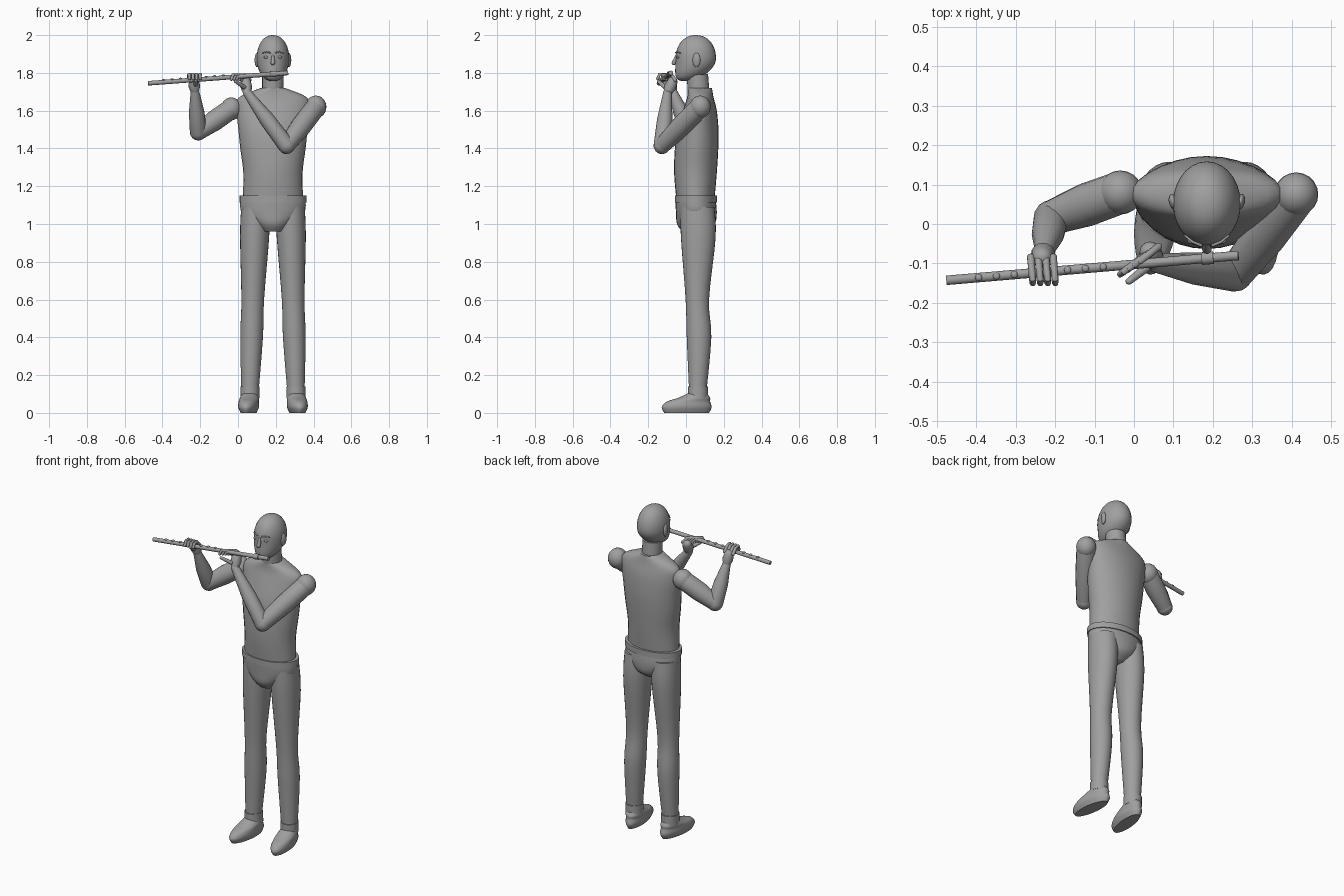
import bpy, bmesh, math
from mathutils import Vector, Matrix

if "Cube" in bpy.data.objects:
    bpy.data.objects.remove(bpy.data.objects["Cube"], do_unlink=True)

colour = (.35, .35, .35, 1)
grey = bpy.data.materials.new("plain grey")
grey.use_nodes = True
grey.diffuse_color = colour
grey.node_tree.nodes["Principled BSDF"].inputs["Base Color"].default_value = colour

MIDDLE = .185  # centre line of the body
UP = Vector((0, 0, 1))


def finish(name, bm):
    bmesh.ops.recalc_face_normals(bm, faces=bm.faces)
    mesh = bpy.data.meshes.new(name)
    bm.to_mesh(mesh)
    bm.free()
    mesh.materials.append(grey)
    part = bpy.data.objects.new(name, mesh)
    bpy.context.scene.collection.objects.link(part)
    bpy.ops.object.select_all(action='DESELECT')
    part.select_set(True)
    bpy.context.view_layer.objects.active = part
    bpy.ops.object.shade_smooth_by_angle(angle=math.radians(45))
    return part


def skin(name, rings, sides):
    """Skin rings given as (centre, u axis, v axis), with flat end caps."""
    bm = bmesh.new()
    angles = [math.tau * i / sides for i in range(sides)]
    loops = [[bm.verts.new(centre + u * math.cos(a) + v * math.sin(a)) for a in angles]
             for centre, u, v in rings]
    for lower, upper in zip(loops, loops[1:]):
        for i in range(sides):
            bm.faces.new((lower[i - 1], lower[i], upper[i], upper[i - 1]))
    bm.faces.new(loops[0])
    bm.faces.new(loops[-1])
    return finish(name, bm)


def smooth(rows, steps=4):
    """Pass a smooth curve through a few profile rows."""
    rows = [Vector(row) for row in rows]
    result = []
    for i in range(len(rows) - 1):
        before, start, end = rows[max(i - 1, 0)], rows[i], rows[i + 1]
        after = rows[min(i + 2, len(rows) - 1)]
        for step in range(steps):
            t = step / steps
            bend = before * 2 - start * 5 + end * 4 - after
            twist = (start - end) * 3 + after - before
            result.append(start + (end - before + (bend + twist * t) * t) * t / 2)
    return result + rows[-1:]


def column(name, x, rows, lean=0, sides=28):
    """Upright form from rows of (height, y, half width, half depth)."""
    return skin(name, [(Vector((x + lean * z, y, z)), Vector((width, 0, 0)), Vector((0, depth, 0)))
                       for z, y, width, depth in rows], sides)


def limb(name, points, radii, sides=16, rounded=True):
    """Tapered tube through points, with domed or flat ends."""
    rings = []
    last = len(points) - 1
    angles = [math.pi / 2 * i / 5 for i in range(5)]
    for i, (point, radius) in enumerate(zip(points, radii)):
        along = (points[min(i + 1, last)] - points[max(i - 1, 0)]).normalized()
        u = along.orthogonal().normalized() if i == 0 else (u - along * u.dot(along)).normalized()
        v = along.cross(u)
        bends = [0]
        if rounded and i == 0:
            bends = [-a for a in reversed(angles)]
        elif rounded and i == last:
            bends = angles
        for a in bends:
            size = radius * math.cos(a)
            rings.append((point + along * radius * math.sin(a), u * size, v * size))
    return skin(name, rings, sides)


def bone(name, start, end, radii):
    limb(name, [start, start.lerp(end, .5), end], radii)


def ball(name, centre, size, turn=0):
    bm = bmesh.new()
    matrix = (Matrix.Translation(centre) @ Matrix.Rotation(turn, 4, 'Z')
              @ Matrix.Diagonal((*size, 1)))
    bmesh.ops.create_uvsphere(bm, u_segments=20, v_segments=12, radius=1, matrix=matrix)
    return finish(name, bm)


# Torso, belt and pelvis
column("torso", MIDDLE, smooth([
    (1.12, .05, .16, .1), (1.27, .05, .157, .113), (1.4, .056, .173, .115), (1.5, .062, .183, .11),
    (1.6, .073, .192, .09), (1.67, .076, .18, .07), (1.72, .073, .064, .064)]))
column("belt", MIDDLE, [(z, .053, .178, .112) for z in (1.115, 1.15)])
column("pelvis", MIDDLE, smooth([
    (1.13, .05, .173, .107), (1.06, .055, .167, .108), (1, .052, .105, .1), (.96, .04, .06, .06)]))

# Legs and shoes, mirrored about the body centre line
leg_rows = smooth([(.1, .062, .045, .045), (.4, .069, .06, .065), (.6, .06, .06, .062),
                   (.93, .065, .077, .092), (1.09, .06, .076, .09)])
shoe_rows = smooth([(0, -.06, .04, .12), (.03, -.06, .053, .133), (.06, -.05, .052, .115),
                    (.08, -.02, .05, .085), (.107, 0, .038, .046)])
for side, label in ((-1, "right"), (1, "left")):
    column(label + "_leg", MIDDLE + side * .125, leg_rows, lean=-side * .03)
    ankle = Vector((MIDDLE + side * .122, .063, 0))
    column(label + "_ankle_cuff", ankle.x, [(z, ankle.y, .05, .053) for z in (.08, .14)])
    shoe = column(label + "_shoe", 0, shoe_rows)
    shoe.location = ankle
    shoe.rotation_euler.z = side * math.radians(7)

# Neck, and an egg-shaped head whose jaw moves forward as it narrows
limb("neck", [Vector((MIDDLE, .07, 1.66)), Vector((MIDDLE, .06, 1.79))], (.057, .057), 24, False)
head_rows = []
for i in range(25):
    angle = math.pi * (i / 24 - .5) * .99
    height, girth = math.sin(angle), math.cos(angle) ** .9
    jaw = min(height, 0) ** 2 * .06
    head_rows.append((1.878 + .122 * height, .052 - jaw, .086 * girth, .107 * girth))
column("head", MIDDLE, head_rows)

# Face, mirrored where paired
limb("nose", [Vector((MIDDLE, -.05, 1.893)), Vector((MIDDLE, -.064, 1.853))], (.006, .012))
ball("mouth", (MIDDLE, -.045, 1.803), (.022, .008, .007))
for side, label in ((-1, "right"), (1, "left")):
    def face_point(x, y, z):
        return Vector((MIDDLE + side * x, y, z))
    ball(label + "_eye", face_point(.036, -.043, 1.883), (.013, .008, .007))
    limb(label + "_brow", [face_point(.015, -.054, 1.907), face_point(.035, -.046, 1.911),
                           face_point(.055, -.03, 1.905)], (.004, .004, .003), 8)
    ball(label + "_ear", face_point(.084, .055, 1.868), (.012, .022, .038), -.3 * side)

# Flute with tone keys and lip plate
tail, tip = Vector((-.476, -.143, 1.745)), Vector((.265, -.08, 1.8))
limb("flute", [tail, tip], (.012, .012), rounded=False)
limb("lip_plate", [tail.lerp(tip, t) for t in (.875, .915)], (.016, .016), rounded=False)
for i in range(8):
    key = tail.lerp(tip, .11 + i * .061) + UP * .011
    ball("flute_key", key, (.009, .009, .006))


def arm(label, shoulder, elbow, wrist):
    ball(label + "_shoulder", shoulder, (.056, .056, .06))
    bone(label + "_upper_arm", shoulder, elbow, (.054, .055, .044))
    bone(label + "_forearm", elbow, wrist, (.045, .041, .023))


def hand(label, wrist, knuckle, spread, reach):
    """Palm, thumb and four fingers that arch over along the reach."""
    bone(label + "_palm", wrist, knuckle + spread * 1.5 - UP * .01, (.022, .031, .027))
    for i in range(4):
        base = knuckle + spread * i
        path = [base + reach * t + UP * lift
                for t, lift in ((0, 0), (.4, .026), (.85, .028), (1, .004))]
        limb(label + "_finger", path, (.01, .009, .009, .008), 10)
    root = wrist + UP * .03 + reach * .3
    limb(label + "_thumb", [root, root + reach * .8 + UP * .03], (.012, .009), 10)


# Right arm, raised out to the side
right_wrist = Vector((-.228, -.07, 1.7))
arm("right", Vector((-.035, .08, 1.61)), Vector((-.21, .016, 1.487)), right_wrist)
hand("right", right_wrist, Vector((-.262, -.085, 1.765)),
     Vector((.019, 0, 0)), Vector((.005, -.065, 0)))

# Left arm, folded across the chest
left_wrist = Vector((.048, -.098, 1.695))
arm("left", Vector((.412, .075, 1.62)), Vector((.257, -.127, 1.415)), left_wrist)
hand("left", left_wrist, Vector((.062, -.058, 1.762)),
     Vector((-.014, -.009, 0)), Vector((-.055, -.043, 0)))
